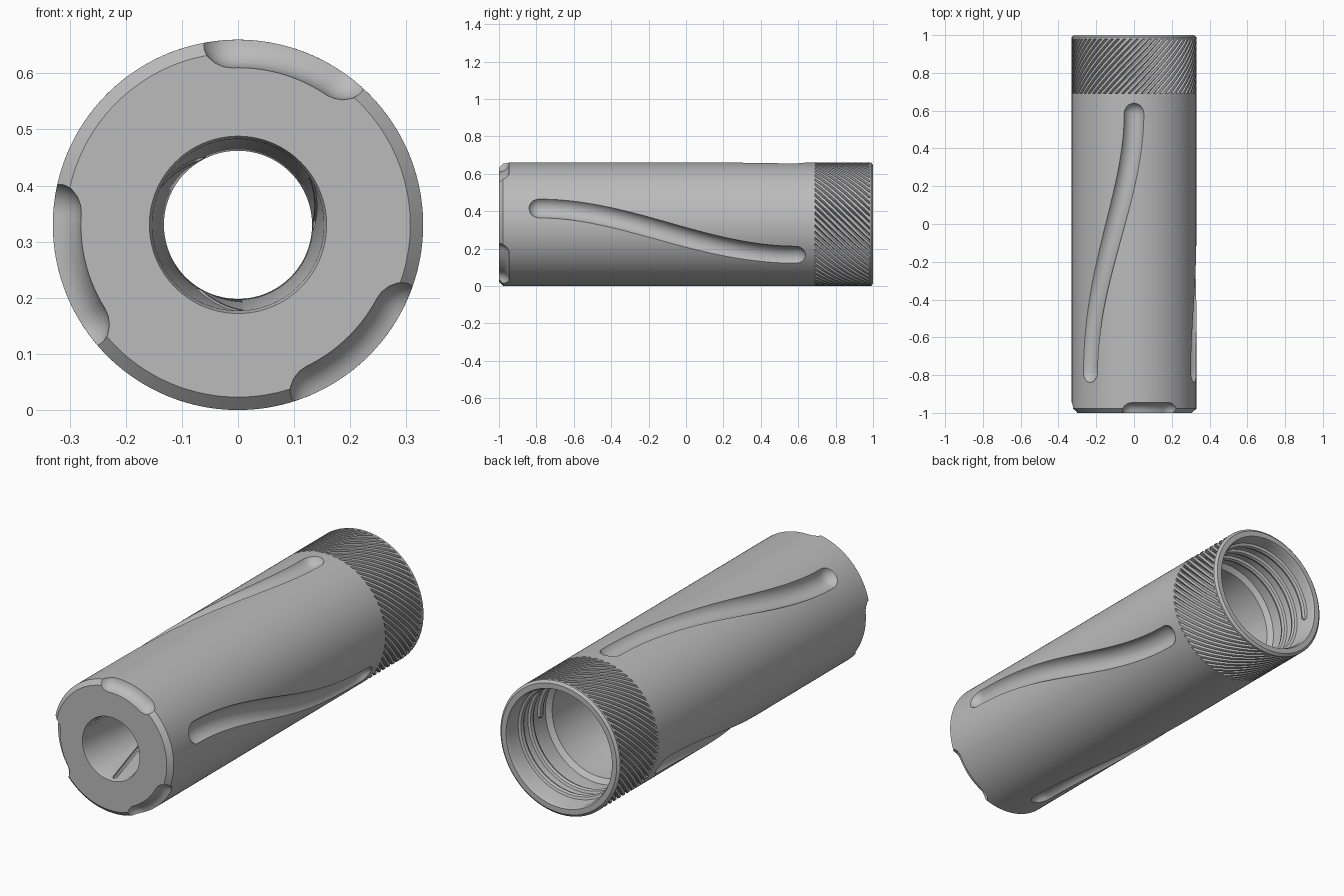
import bpy, bmesh
from math import sin, cos, pi, radians
from mathutils import Vector

R = 0.33          # outer radius, also the height of the axis
SEG = 144

cube = bpy.data.objects.get("Cube")
if cube:
    bpy.data.objects.remove(cube, do_unlink=True)

steel = bpy.data.materials.new("grey metal")
steel.use_nodes = True
steel.diffuse_color = (0.5, 0.5, 0.5, 1)
steel.node_tree.nodes["Principled BSDF"].inputs["Base Color"].default_value = (0.5, 0.5, 0.5, 1)


def polar(r, a, y):
    return Vector((r * cos(a), y, R + r * sin(a)))


def skin(bm, rings, closed):
    """Bridge rings of points; close the loop or cap both ends."""
    rows = [[bm.verts.new(p) for p in ring] for ring in rings]
    n = len(rows[0])
    for i in range(len(rows) if closed else len(rows) - 1):
        a, b = rows[i], rows[(i + 1) % len(rows)]
        for j in range(n):
            k = (j + 1) % n
            bm.faces.new((a[j], a[k], b[k], b[j]))
    if not closed:
        bm.faces.new(rows[0])
        bm.faces.new(rows[-1])


def sweep(bm, path, r, sides=20):
    """Round-ended tube along a path that winds about the long axis."""
    tans = [(path[min(i + 1, len(path) - 1)] - path[max(i - 1, 0)]).normalized()
            for i in range(len(path))]
    caps = [radians(d) for d in (84, 68, 50, 32, 15)]
    stations = [(path[0] - tans[0] * r * sin(c), tans[0], r * cos(c)) for c in caps]
    stations += [(p, t, r) for p, t in zip(path, tans)]
    stations += [(path[-1] + tans[-1] * r * sin(c), tans[-1], r * cos(c)) for c in reversed(caps)]
    rings = []
    for p, t, rad in stations:
        u = Vector((p.x, 0, p.z - R))
        u = (u - t * u.dot(t)).normalized()
        v = t.cross(u)
        rings.append([p + rad * (u * cos(2 * pi * j / sides) + v * sin(2 * pi * j / sides))
                      for j in range(sides)])
    skin(bm, rings, False)


def finish(name, bm):
    bmesh.ops.recalc_face_normals(bm, faces=bm.faces)
    mesh = bpy.data.meshes.new(name)
    bm.to_mesh(mesh)
    bm.free()
    mesh.materials.append(steel)
    obj = bpy.data.objects.new(name, mesh)
    bpy.context.collection.objects.link(obj)
    return obj


def activate(obj):
    bpy.ops.object.select_all(action='DESELECT')
    obj.select_set(True)
    bpy.context.view_layer.objects.active = obj


def smooth(obj):
    activate(obj)
    bpy.ops.object.shade_smooth_by_angle(angle=radians(30))


# Turned body: outside, recess under the knurl, rear rim, then the bore
profile = [(-1, 0.307), (-0.978, R)]
profile += [(-0.9 + 0.1 * i, R) for i in range(16)]
profile += [(0.69, R), (0.69, 0.31), (0.98, 0.31), (0.98, R), (0.99, R), (1, 0.318),
            (1, 0.292), (0.985, 0.285), (0.7, 0.285), (0.68, 0.262)]
profile += [(0.6 - 0.1 * i, 0.258 - 0.0105 * i) for i in range(12)]
profile += [(-0.6, 0.132), (-0.985, 0.153), (-1, 0.158)]
bm = bmesh.new()
skin(bm, [[polar(r, 2 * pi * j / SEG, y) for j in range(SEG)] for y, r in profile], True)
body = finish("body", bm)

# Cutters, three of each: spiral flutes, front edge scallops, bore slots
bm = bmesh.new()
for k in range(3):
    turn = k * 2 * pi / 3
    flute, scallop, slot = [], [], []
    for i in range(41):
        t = i / 40
        ease = t * t * (3 - 2 * t)
        flute.append(polar(R + 0.024, turn + radians(135 - 45 * ease), -0.785 + 1.37 * t))
        if i % 2 == 0:
            scallop.append(polar(0.335, turn + radians(92 - 36 * t), -1.0))
            slot.append(polar(0.153 - 0.018 * t, turn + radians(270 - 30 * t), -0.97 + 0.33 * t))
    sweep(bm, flute, 0.06)
    sweep(bm, scallop, 0.055)
    sweep(bm, slot, 0.01, 8)
cutter = finish("cutter", bm)
cutter.hide_render = True
cut = body.modifiers.new("cut", 'BOOLEAN')
cut.operation = 'DIFFERENCE'
cut.solver = 'EXACT'
cut.object = cutter
activate(body)
bpy.ops.object.modifier_apply(modifier=cut.name)
bpy.data.objects.remove(cutter, do_unlink=True)
smooth(body)

# Diagonal knurled grip at the rear
TEETH, ROWS = 60, 16
section = [(0.0, R), (0.25, R), (0.5, R), (0.75, R - 0.017)]


def knurl_ring(t, inner=False):
    return [polar(0.304 if inner else r, 2 * pi * (k + f) / TEETH - radians(50) * t, 0.69 + 0.29 * t)
            for k in range(TEETH) for f, r in section]


bm = bmesh.new()
rings = [knurl_ring(i / ROWS) for i in range(ROWS + 1)]
rings += [knurl_ring(i / ROWS, True) for i in range(ROWS, -1, -1)]
skin(bm, rings, True)
smooth(finish("knurled_grip", bm))

# Internal thread inside the rear opening
bm = bmesh.new()
TURNS, STEPS = 2.5, 180
sweep(bm, [polar(0.286, 2 * pi * TURNS * i / STEPS, 0.745 + 0.19 * i / STEPS)
           for i in range(STEPS + 1)], 0.018, 8)
smooth(finish("inner_thread", bm))
